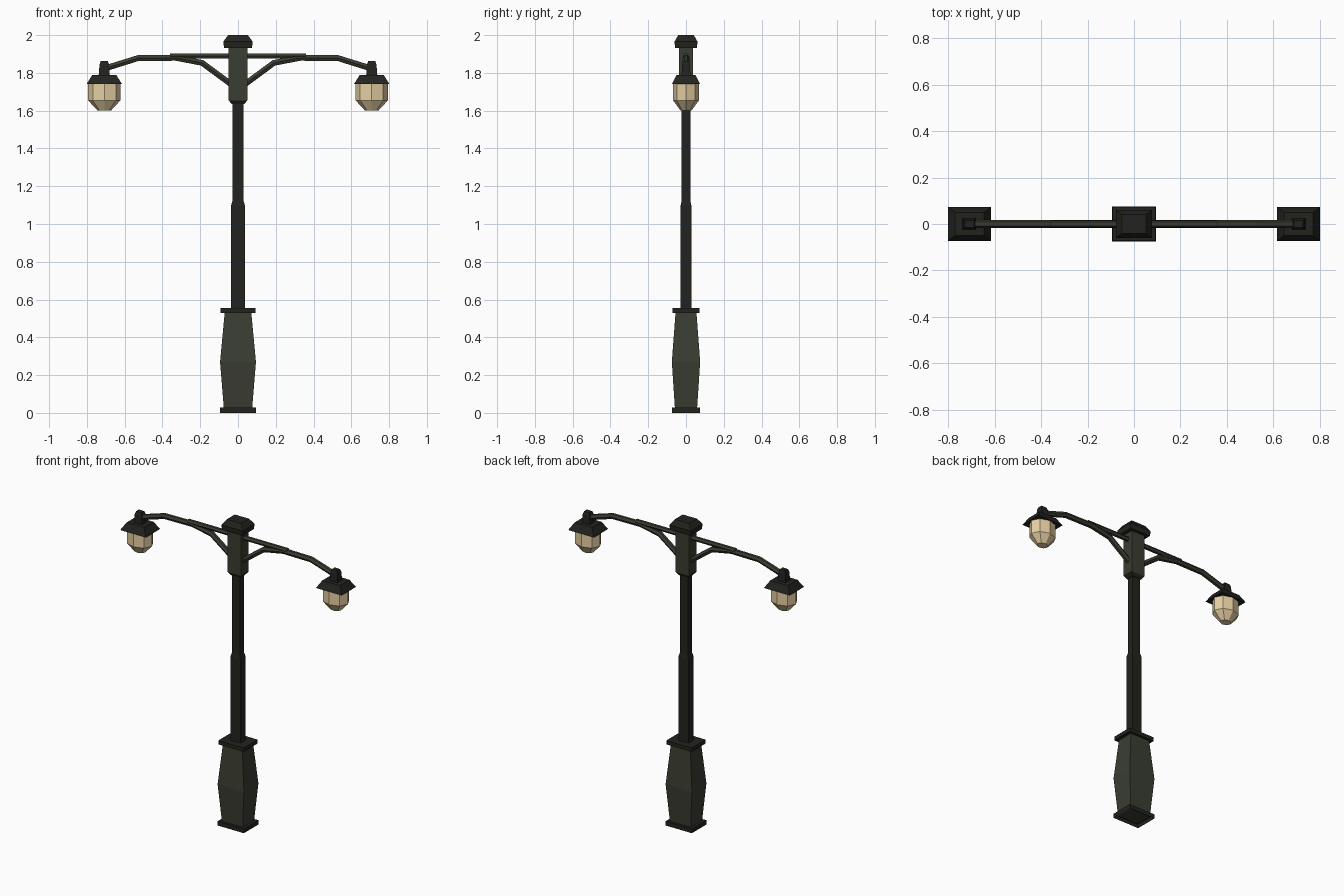
import bpy, bmesh, math
from mathutils import Vector

if "Cube" in bpy.data.objects:
    bpy.data.objects.remove(bpy.data.objects["Cube"])


def material(name, rgb):
    m = bpy.data.materials.new(name)
    m.diffuse_color = (*rgb, 1)
    m.use_nodes = True
    m.node_tree.nodes["Principled BSDF"].inputs["Base Color"].default_value = m.diffuse_color
    return m


IRON = material("green_iron", (0.042, 0.047, 0.031))
DARK = material("dark_iron", (0.016, 0.017, 0.013))
GLASS = material("warm_glass", (0.78, 0.62, 0.36))


def skin(name, rings, mat, cap_bottom=True):
    """Join equal-sized rings of points into a closed, flat-shaded solid."""
    bm = bmesh.new()
    loops = [[bm.verts.new(p) for p in ring] for ring in rings]
    n = len(loops[0])
    for a, b in zip(loops, loops[1:]):
        for i in range(n):
            j = (i + 1) % n
            bm.faces.new((a[i], a[j], b[j], b[i]))
    if cap_bottom:
        bm.faces.new(loops[0][::-1])
    bm.faces.new(loops[-1])
    bmesh.ops.recalc_face_normals(bm, faces=bm.faces)
    mesh = bpy.data.meshes.new(name)
    bm.to_mesh(mesh)
    bm.free()
    mesh.materials.append(mat)
    ob = bpy.data.objects.new(name, mesh)
    bpy.context.collection.objects.link(ob)
    return ob


def loft(name, profile, mat, sides=4, cx=0, cap_bottom=True):
    """Stack of (z, half x, half y) sections; four sides gives a rectangle."""
    turn, k = (math.pi / 4, math.sqrt(2)) if sides == 4 else (0, 1)
    angles = [turn + math.tau * i / sides for i in range(sides)]
    rings = [[(cx + k * hx * math.cos(a), k * hy * math.sin(a), z) for a in angles]
             for z, hx, hy in profile]
    return skin(name, rings, mat, cap_bottom)


def tube(name, path, ry, rz, mat, sides=6):
    """Sweep a low-poly section along (x, z) points."""
    pts = [Vector(p) for p in path]
    rings = []
    for i, p in enumerate(pts):
        t = (pts[min(i + 1, len(pts) - 1)] - pts[max(i - 1, 0)]).normalized()
        n = Vector((-t.y, t.x))
        ring = []
        for s in range(sides):
            a = math.tau * s / sides
            q = p + n * rz * math.sin(a)
            ring.append((q.x, ry * math.cos(a), q.y))
        rings.append(ring)
    return skin(name, rings, mat)


# Pedestal
loft("foot_plate", [(0, .095, .075), (.028, .095, .075)], DARK, cap_bottom=False)
loft("pedestal", [(.012, .074, .058), (.27, .095, .075), (.535, .07, .055)], IRON)
loft("pedestal_collar", [(.53, .092, .072), (.555, .092, .072)], DARK)

# Stepped pole
loft("pole", [(.55, .036, .028), (1.1, .036, .028), (1.125, .029, .023),
              (1.65, .029, .023)], DARK)

# Head block and cap
loft("head_neck", [(1.635, .034, .027), (1.655, .049, .038)], DARK)
loft("head_block", [(1.655, .049, .038), (1.94, .049, .038)], IRON)
loft("head_cap", [(1.932, .074, .058), (1.965, .078, .061), (2.0, .052, .041)], DARK)

# Straight cross bar through the head
tube("cross_bar", [(-.36, 1.89), (.36, 1.89)], .016, .015, IRON)

# Curved arms and lanterns
for side, s in (("left", -1), ("right", 1)):
    cx = s * .708
    tube(side + "_arm", [(s * x, z) for x, z in
                         ((.03, 1.735), (.19, 1.853), (.33, 1.88), (.53, 1.878), (.70, 1.825))],
         .018, .018, IRON)
    loft(side + "_lamp_neck", [(1.78, .03, .024), (1.845, .025, .02), (1.862, .019, .015)],
         DARK, cx=cx)
    loft(side + "_lamp_hood", [(1.742, .093, .074), (1.79, .063, .05)], DARK, cx=cx)
    loft(side + "_lamp_glass", [(1.602, .037, .03), (1.655, .086, .069), (1.75, .086, .069)],
         GLASS, sides=8, cx=cx)
